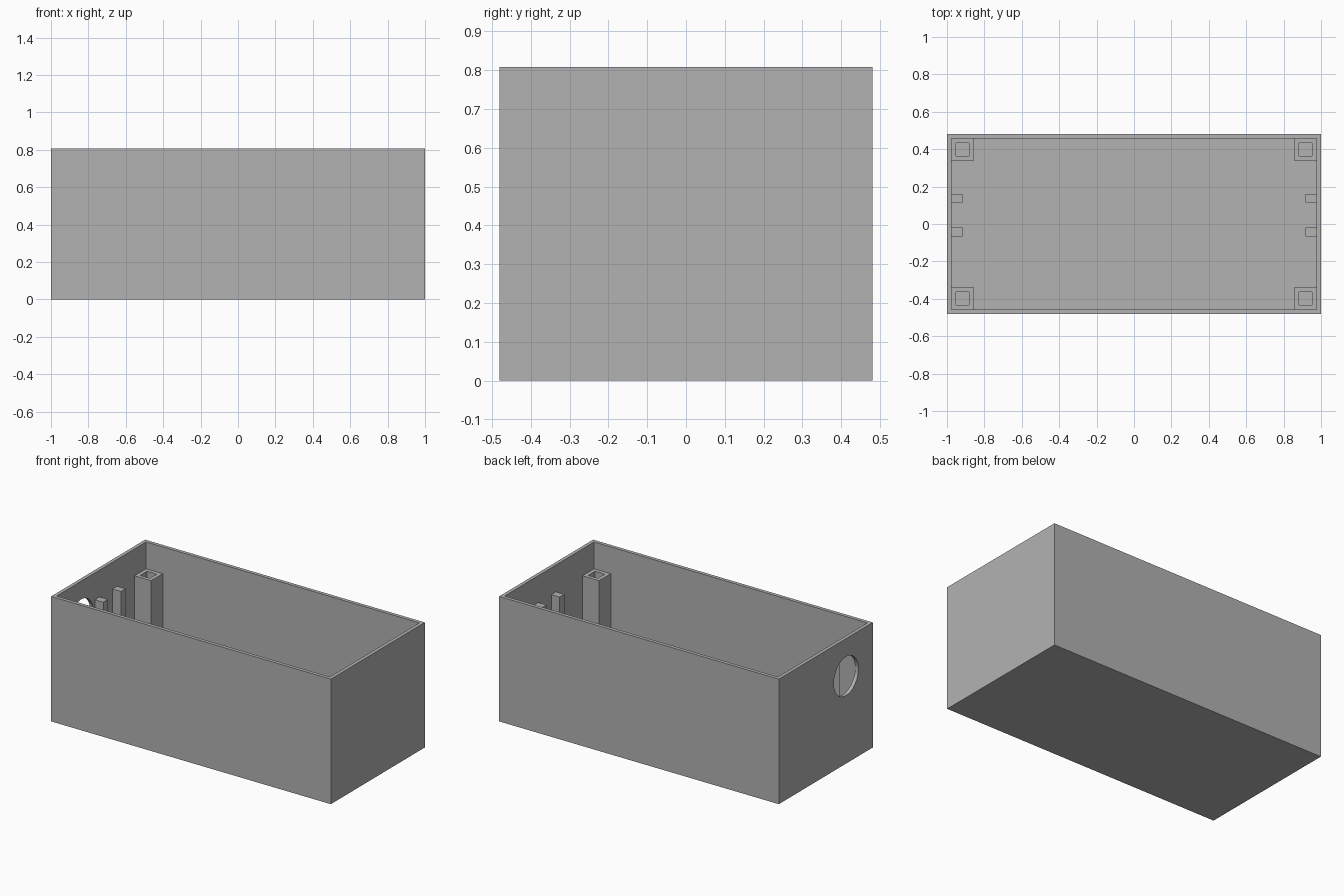
import bpy
from math import pi

if "Cube" in bpy.data.objects:
    bpy.data.objects.remove(bpy.data.objects["Cube"], do_unlink=True)

grey = bpy.data.materials.new("light_grey")
grey.use_nodes = True
colour = (0.448, 0.448, 0.448, 1)
grey.diffuse_color = colour
grey.node_tree.nodes["Principled BSDF"].inputs["Base Color"].default_value = colour

# Overall sizes
LENGTH, WIDTH, HEIGHT = 2.0, 0.96, 0.808
WALL = 0.023
POST_TOP = 0.635
INNER_X, INNER_Y = LENGTH / 2 - WALL, WIDTH / 2 - WALL


def box(name, x, y, z):
    """Box from (low, high) ranges on each axis."""
    bpy.ops.mesh.primitive_cube_add(size=1, location=[sum(r) / 2 for r in (x, y, z)])
    ob = bpy.context.object
    ob.name = name
    ob.scale = [r[1] - r[0] for r in (x, y, z)]
    bpy.ops.object.transform_apply(location=False, rotation=False, scale=True)
    ob.data.materials.append(grey)
    return ob


def cut(ob, cutter):
    """Subtract the cutter and throw it away."""
    mod = ob.modifiers.new("cut", "BOOLEAN")
    mod.operation = "DIFFERENCE"
    mod.solver = "EXACT"
    mod.object = cutter
    bpy.context.view_layer.objects.active = ob
    bpy.ops.object.modifier_apply(modifier=mod.name)
    bpy.data.objects.remove(cutter, do_unlink=True)


def span(centre, size):
    return (centre - size / 2, centre + size / 2)


# Open-topped case
case = box("case", span(0, LENGTH), span(0, WIDTH), (0, HEIGHT))
cut(case, box("cavity", span(0, 2 * INNER_X), span(0, 2 * INNER_Y), (WALL, HEIGHT + 0.1)))

# Round cable hole through one end wall
bpy.ops.mesh.primitive_cylinder_add(vertices=64, radius=0.125, depth=0.1,
                                    location=(-LENGTH / 2, -0.207, 0.565),
                                    rotation=(0, pi / 2, 0))
hole = bpy.context.object
hole.data.materials.append(grey)
cut(case, hole)

# Hollow square posts in the corners
POST, BORE = 0.119, 0.07
for sx, end in ((-1, "right"), (1, "left")):
    for sy, side in ((-1, "front"), (1, "back")):
        px, py = sx * (INNER_X - POST / 2), sy * (INNER_Y - POST / 2)
        post = box(f"{side}_{end}_post", span(px, POST), span(py, POST), (WALL, POST_TOP))
        cut(post, box("bore", span(px, BORE), span(py, BORE), (WALL - 0.01, POST_TOP + 0.1)))

    # Pair of guide ribs on each end wall
    for ry, side in ((-0.043, "front"), (0.138, "back")):
        box(f"{side}_{end}_rib", span(sx * (INNER_X - 0.03), 0.06),
            span(ry, 0.047), (WALL, POST_TOP))
